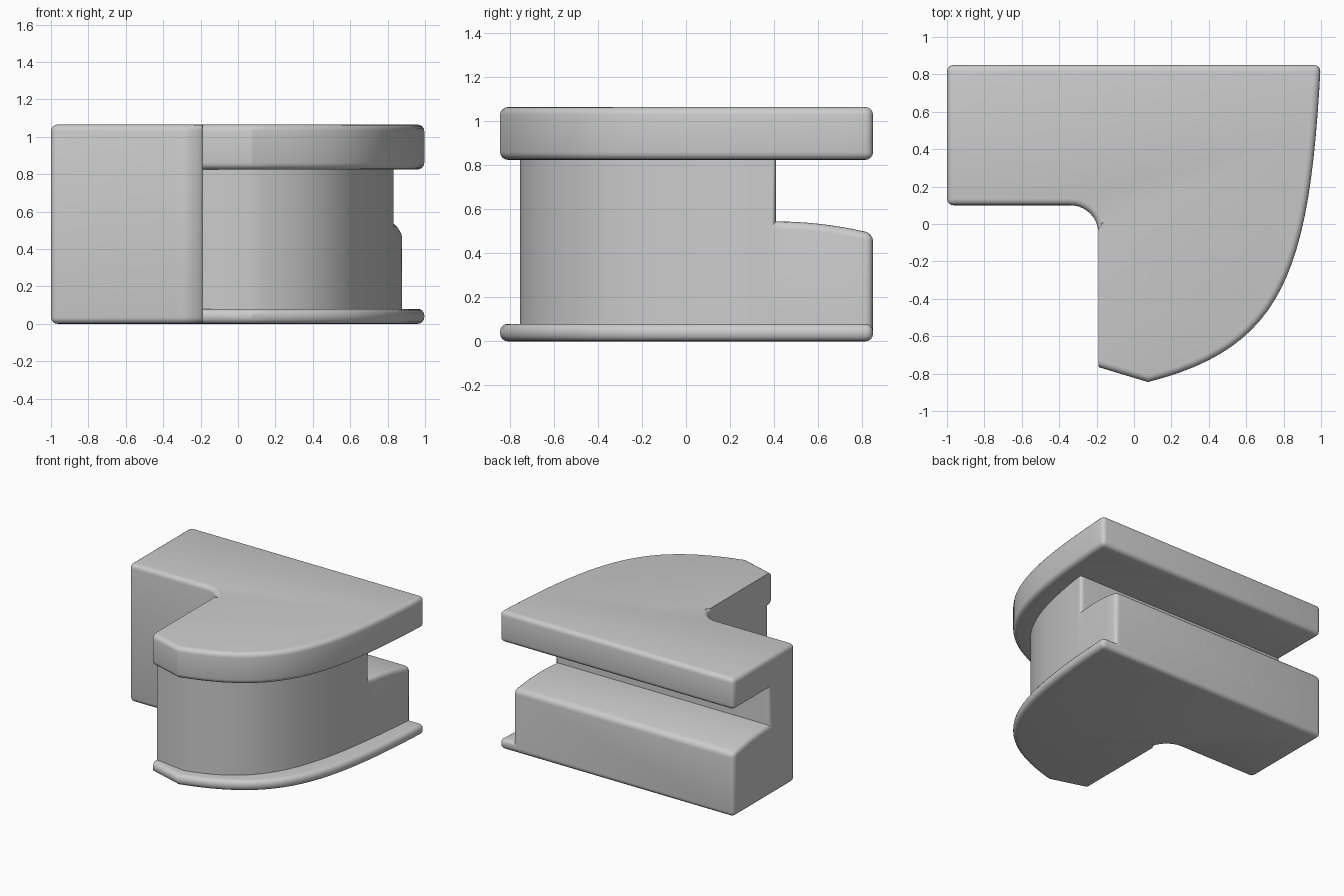
import bpy, bmesh, math
from mathutils import Vector

if "Cube" in bpy.data.objects:
    bpy.data.objects.remove(bpy.data.objects["Cube"], do_unlink=True)

HEIGHT, TOP_UNDER, BASE_TOP = 1.065, 0.825, 0.08
INNER_X, ROUND = -0.19, 0.035

mat = bpy.data.materials.new("plain grey")
mat.use_nodes = True
grey = (0.6, 0.6, 0.6, 1)
mat.diffuse_color = grey
mat.node_tree.nodes["Principled BSDF"].inputs["Base Color"].default_value = grey


def bezier(a, b, c, d, n=24):
    a, b, c, d = map(Vector, (a, b, c, d))
    return [a * (1 - t) ** 3 + b * 3 * t * (1 - t) ** 2 + c * 3 * t * t * (1 - t) + d * t ** 3
            for t in (i / n for i in range(n + 1))]


def prism(name, points, push):
    """Extrude a closed outline along a vector."""
    bm = bmesh.new()
    face = bm.faces.new([bm.verts.new(p) for p in points])
    out = bmesh.ops.extrude_face_region(bm, geom=[face])["geom"]
    bmesh.ops.translate(bm, vec=push, verts=[v for v in out if isinstance(v, bmesh.types.BMVert)])
    bmesh.ops.recalc_face_normals(bm, faces=bm.faces)
    mesh = bpy.data.meshes.new(name)
    bm.to_mesh(mesh)
    bm.free()
    obj = bpy.data.objects.new(name, mesh)
    bpy.context.collection.objects.link(obj)
    return obj


# Full L-shaped outline with one bowed side and a rounded inner corner
outer = bezier((0.075, -0.845), (0.8, -0.66), (0.94, -0.26), (0.998, 0.85))
r = 0.15
fillet = [Vector((INNER_X - r + r * math.cos(a), 0.1 - r + r * math.sin(a)))
          for a in (math.pi / 2 * (1 - i / 10) for i in range(11))]
outline = [Vector((-1, 0.85)), Vector((-1, 0.1))] + fillet + [Vector((INNER_X, -0.765))] + outer
block = prism("l_shaped_block", [(p.x, p.y, 0) for p in outline], (0, 0, HEIGHT))
block.data.materials.append(mat)

# Cutter that sets the bowed wall back between the base and the top slab
wall = [Vector((-0.3, -0.695)), Vector((INNER_X, -0.715))]
wall += bezier((0.06, -0.755), (0.68, -0.62), (0.79, -0.15), (0.88, 0.85))
wall += [Vector(p) for p in ((0.885, 1), (1.3, 1), (1.3, -1.2), (-0.3, -1.2))]
recess = prism("wall_recess_cutter", [(p.x, p.y, BASE_TOP) for p in wall], (0, 0, TOP_UNDER - BASE_TOP))

# Cutter for the rear slot with a bowed floor
floor = [(0.41 + 0.59 * i / 12, 0.545 - 0.055 * (0.59 * i / 12 / 0.44) ** 2) for i in range(13)]
profile = [(1, TOP_UNDER), (0.41, TOP_UNDER)] + floor
slot = prism("rear_slot_cutter", [(-1.3, y, z) for y, z in profile], (2.6, 0, 0))

for cutter in (recess, slot):
    cutter.hide_render = True
    cutter.hide_viewport = False
    mod = block.modifiers.new(cutter.name, "BOOLEAN")
    mod.operation, mod.solver, mod.object = "DIFFERENCE", "EXACT", cutter

bpy.context.view_layer.update()
graph = bpy.context.evaluated_depsgraph_get()
cut_mesh = bpy.data.meshes.new_from_object(block.evaluated_get(graph))
block.modifiers.clear()
block.data = cut_mesh
for cutter in (recess, slot):
    bpy.data.objects.remove(cutter, do_unlink=True)

# Round the outer sharp edges, leaving the inner straight face crisp
bm = bmesh.new()
bm.from_mesh(cut_mesh)
bmesh.ops.remove_doubles(bm, verts=bm.verts, dist=0.0005)
bmesh.ops.dissolve_limit(bm, angle_limit=math.radians(0.3), verts=bm.verts, edges=bm.edges)
sharp = [e for e in bm.edges if len(e.link_faces) == 2
         and e.calc_face_angle_signed() > math.radians(50)
         and not all(abs(v.co.x - INNER_X) < 0.002 for v in e.verts)]
bmesh.ops.bevel(bm, geom=sharp, offset=ROUND, segments=4, profile=0.5,
                affect="EDGES", clamp_overlap=False)
bm.to_mesh(cut_mesh)
bm.free()

bpy.ops.object.select_all(action="DESELECT")
block.select_set(True)
bpy.context.view_layer.objects.active = block
bpy.ops.object.shade_smooth_by_angle(angle=math.radians(30))
